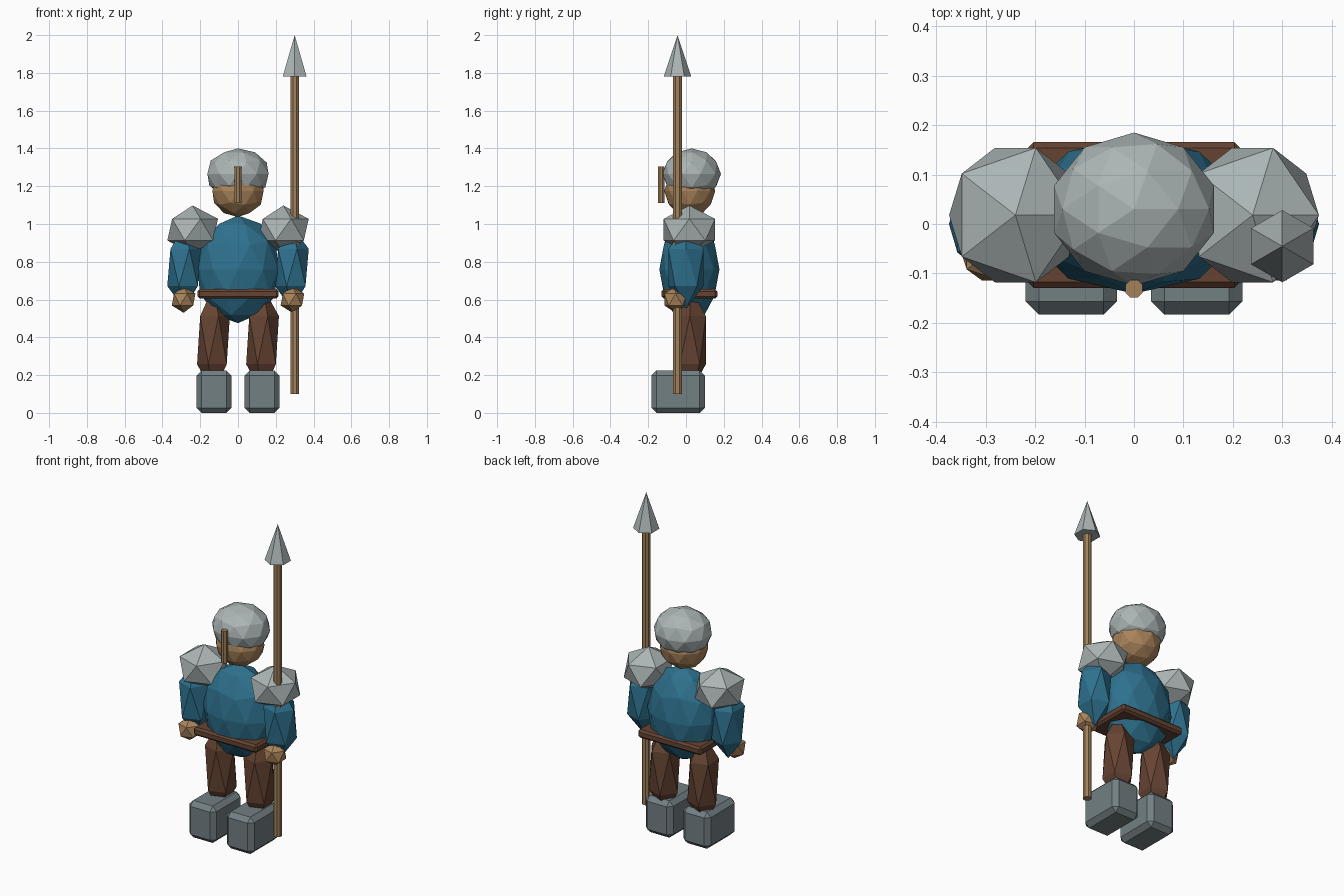
import bpy
import math

old = bpy.data.objects.get("Cube")
if old:
    bpy.data.objects.remove(old, do_unlink=True)


def material(name, color):
    mat = bpy.data.materials.new(name)
    mat.use_nodes = True
    mat.diffuse_color = (*color, 1)
    mat.node_tree.nodes["Principled BSDF"].inputs["Base Color"].default_value = (*color, 1)
    return mat


teal = material("teal cloth", (0.027, 0.165, 0.27))
steel = material("light steel", (0.41, 0.46, 0.46))
dark_steel = material("dark steel", (0.17, 0.215, 0.23))
leather = material("brown leather", (0.13, 0.056, 0.032))
skin = material("skin", (0.40, 0.23, 0.105))
wood = material("tan wood", (0.36, 0.22, 0.105))


def finish(name, mat):
    obj = bpy.context.object
    obj.name = name
    obj.data.materials.append(mat)
    return obj


def ball(name, mat, center, radii, detail=1):
    """Faceted ellipsoid."""
    bpy.ops.mesh.primitive_ico_sphere_add(subdivisions=detail, radius=1, location=center)
    bpy.context.object.scale = radii
    return finish(name, mat)


def box(name, mat, center, size, bevel):
    """Box with chamfered edges."""
    bpy.ops.mesh.primitive_cube_add(size=1, location=center)
    obj = finish(name, mat)
    for v in obj.data.vertices:
        v.co = [c * s for c, s in zip(v.co, size)]
    mod = obj.modifiers.new("chamfer", "BEVEL")
    mod.width = bevel
    mod.segments = 1
    return obj


def rod(name, mat, x, y, bottom, top, r1, r2, sides, turn=0):
    """Upright cylinder or cone between two heights."""
    bpy.ops.mesh.primitive_cone_add(vertices=sides, radius1=r1, radius2=r2, depth=top - bottom,
                                    location=(x, y, (bottom + top) / 2), rotation=(0, 0, turn))
    return finish(name, mat)


# Body and belt
ball("torso", teal, (0, 0.018, 0.76), (0.225, 0.159, 0.285), 2)
box("belt", leather, (0, 0.018, 0.63), (0.43, 0.295, 0.05), 0.012)

# Head, helmet and nose guard
ball("head", skin, (0, 0.02, 1.175), (0.142, 0.135, 0.138), 2)
ball("helmet", steel, (0, 0.03, 1.265), (0.17, 0.155, 0.135), 2)
rod("nose_guard", wood, 0, -0.131, 1.11, 1.305, 0.019, 0.019, 8, math.pi / 8)

# Limbs, same shape on both sides
for side, s in (("left", 1), ("right", -1)):
    ball(side + "_shoulder_pad", steel, (s * 0.24, 0.018, 0.97), (0.15, 0.16, 0.128))
    ball(side + "_arm", teal, (s * 0.285, 0, 0.77), (0.1, 0.11, 0.22))
    ball(side + "_hand", skin, (s * 0.288, -0.055, 0.6), (0.07, 0.07, 0.07))
    ball(side + "_leg", leather, (s * 0.13, 0.02, 0.385), (0.097, 0.1, 0.285))
    box(side + "_boot", dark_steel, (s * 0.127, -0.042, 0.1125), (0.185, 0.283, 0.225), 0.027)

# Spear
rod("spear_shaft", wood, 0.3, -0.045, 0.1, 1.79, 0.025, 0.025, 8, math.pi / 8)
rod("spear_tip", steel, 0.3, -0.045, 1.78, 2, 0.073, 0, 6)
